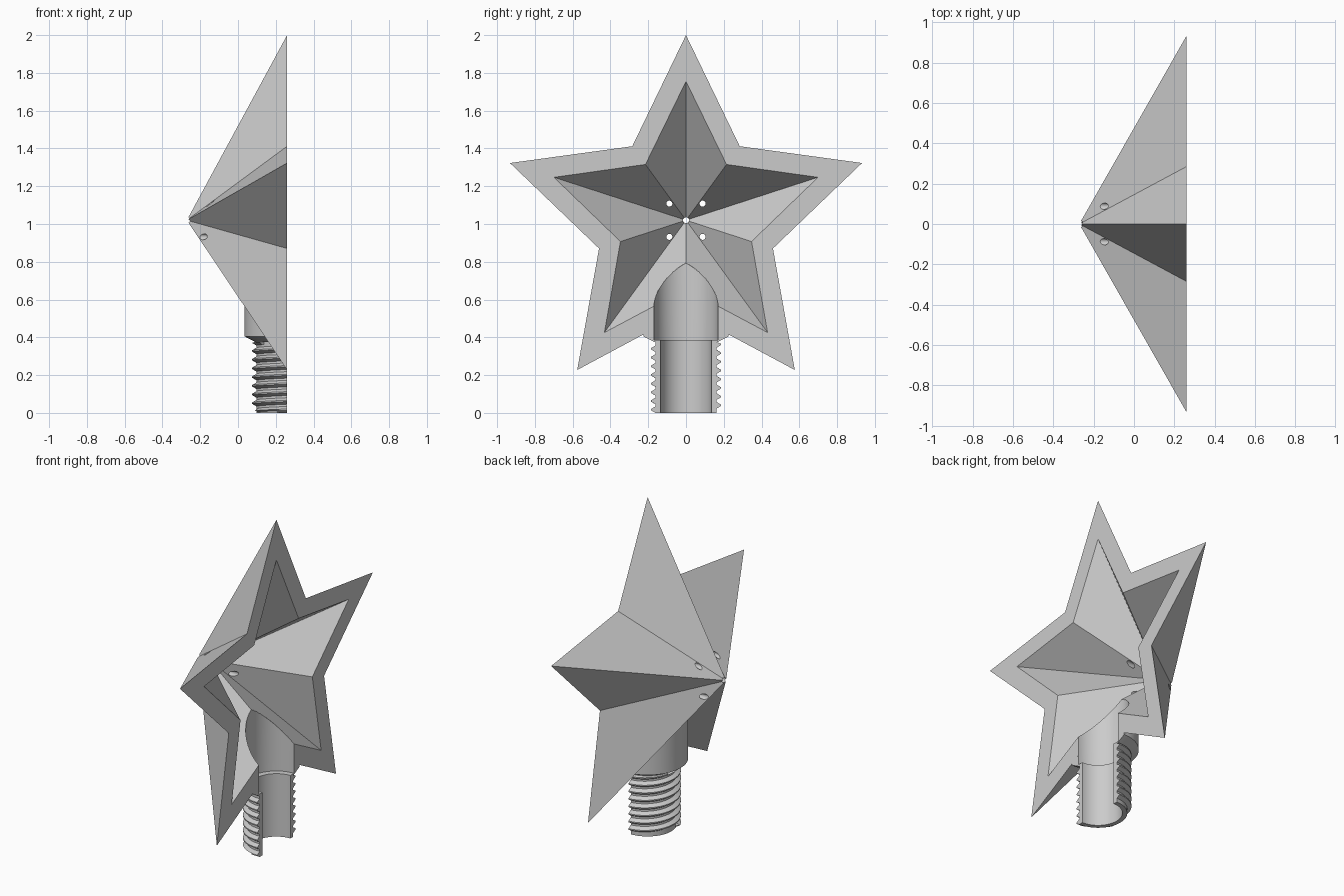
import bpy, bmesh, math
from mathutils import Vector, Matrix

old = bpy.data.objects.get("Cube")
if old:
    bpy.data.objects.remove(old)

RIM_X = 0.26      # flat open side of the star
MID_Z = 1.02      # height of the star centre

grey = bpy.data.materials.new("light_grey")
grey.use_nodes = True
colour = (0.6, 0.6, 0.6, 1)
grey.diffuse_color = colour
grey.node_tree.nodes["Principled BSDF"].inputs["Base Color"].default_value = colour


def finish(name, bm):
    bmesh.ops.recalc_face_normals(bm, faces=bm.faces)
    mesh = bpy.data.meshes.new(name)
    bm.to_mesh(mesh)
    bm.free()
    mesh.materials.append(grey)
    obj = bpy.data.objects.new(name, mesh)
    bpy.context.collection.objects.link(obj)
    return obj


def star_side(bm, apex_x, tip, notch, grow=1):
    """Ten facets from an apex to a star outline; returns the outline."""
    apex = Vector((apex_x, 0, MID_Z))
    ring = []
    for i in range(10):
        a = i * math.pi / 5
        r = notch if i % 2 else tip
        p = Vector((RIM_X, r * math.sin(a), MID_Z + r * math.cos(a)))
        ring.append(bm.verts.new(apex + (p - apex) * grow))
    top = bm.verts.new(apex)
    for i in range(10):
        bm.faces.new((ring[i], ring[(i + 1) % 10], top))
    return ring


def half_tube(name, outline, axis_x, steps):
    """Sweep a closed (radius, height) outline half way round the stem axis."""
    bm = bmesh.new()
    sections = []
    for s in range(steps + 1):
        a = math.pi / 2 + math.pi * s / steps
        sections.append([bm.verts.new((axis_x + r * math.cos(a), r * math.sin(a), z))
                         for r, z in outline(a)])
    for one, two in zip(sections, sections[1:]):
        for k in range(len(one)):
            j = (k + 1) % len(one)
            bm.faces.new((one[k], one[j], two[j], two[k]))
    bm.faces.new(sections[0])
    bm.faces.new(sections[-1])
    bmesh.ops.remove_doubles(bm, verts=bm.verts, dist=0.0001)
    return finish(name, bm)


def add_rod(bm, centre, radius, length, sides, turn):
    bmesh.ops.create_cone(bm, cap_ends=True, segments=sides, radius1=radius,
                          radius2=radius, depth=length,
                          matrix=Matrix.Translation(centre) @ turn)


def cut(target, cutter):
    mod = target.modifiers.new("cut", 'BOOLEAN')
    mod.object = cutter
    mod.operation = 'DIFFERENCE'
    mod.solver = 'EXACT'
    bpy.context.view_layer.objects.active = target
    bpy.ops.object.modifier_apply(modifier=mod.name)
    bpy.data.objects.remove(cutter)


def smooth(obj):
    bpy.ops.object.select_all(action='DESELECT')
    obj.select_set(True)
    bpy.context.view_layer.objects.active = obj
    bpy.ops.object.shade_smooth_by_angle(angle=math.radians(25))


# Hollow star shell: outside, inside and the flat rim between them
bm = bmesh.new()
outer = star_side(bm, -0.271, 0.98, 0.484)
inner = star_side(bm, -0.19, 0.735, 0.365)
for i in range(10):
    j = (i + 1) % 10
    bm.faces.new((outer[i], outer[j], inner[j], inner[i]))
star = finish("star_shell", bm)

# Stem bore and the five small holes, slightly turned to miss the ridges
bm = bmesh.new()
add_rod(bm, (RIM_X, 0, 0.585), 0.172, 0.57, 64, Matrix.Rotation(0.03, 4, 'Z'))
lying = Matrix.Rotation(math.pi / 2, 4, 'Y') @ Matrix.Rotation(0.07, 4, 'Z')
holes = [(0, 0)] + [(sy * 0.088, sz * 0.088) for sy in (-1, 1) for sz in (-1, 1)]
for y, z in holes:
    add_rod(bm, (0, y, MID_Z + z), 0.016, 1.5, 18, lying)
cut(star, finish("holes", bm))
smooth(star)

# Collar round the stem, trimmed to the inside of the star
collar = half_tube(
    "collar",
    lambda a: [(0.17, 0.377), (0.225, 0.405), (0.225, 0.86), (0.17, 0.86)],
    RIM_X - 0.0005, 35)
bm = bmesh.new()
ring = star_side(bm, -0.192, 0.735, 0.365, 1.25)
bm.faces.new(ring)
cut(collar, finish("cavity", bm))
smooth(collar)

# Threaded half tube
PITCH, ROOT, CREST, BORE, TOP = 0.046, 0.162, 0.185, 0.135, 0.385
NECK = TOP - 0.01
TOOTH = [(0.0, ROOT), (0.25, ROOT), (0.55, CREST), (0.7, CREST)]


def thread_outline(a):
    points = [(BORE, 0)]
    for turn in range(-2, 9):
        for phase, r in TOOTH:
            z = (turn + phase + a / math.tau) * PITCH
            points.append((r if 0.012 < z < NECK else ROOT, min(max(z, 0), NECK)))
    return points + [(0.172, NECK), (0.172, TOP), (BORE, TOP)]


smooth(half_tube("threaded_stem", thread_outline, RIM_X, 40))
